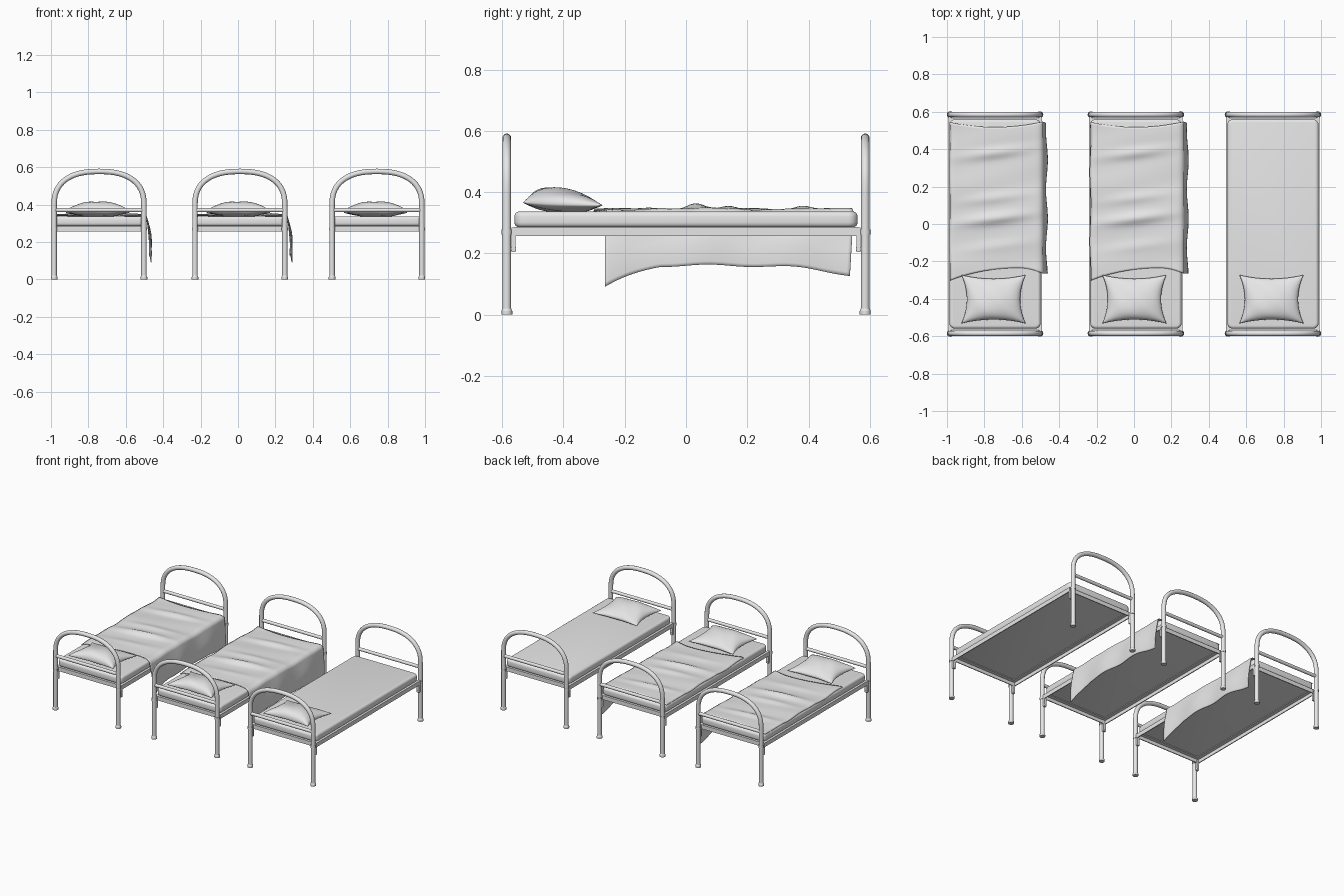
import bpy, bmesh
from math import sin, cos, pi, exp, radians
from mathutils import Matrix, Vector

old = bpy.data.objects.get("Cube")
if old:
    bpy.data.objects.remove(old, do_unlink=True)

grey = bpy.data.materials.new("plain grey")
grey.use_nodes = True
grey.diffuse_color = (0.8, 0.8, 0.8, 1)
grey.node_tree.nodes["Principled BSDF"].inputs["Base Color"].default_value = (0.8, 0.8, 0.8, 1)

parts = []


def finish(name, mesh, angle=40):
    mesh.materials.clear()
    mesh.materials.append(grey)
    obj = bpy.data.objects.new(name, mesh)
    bpy.context.collection.objects.link(obj)
    bpy.ops.object.select_all(action='DESELECT')
    obj.select_set(True)
    bpy.context.view_layer.objects.active = obj
    bpy.ops.object.shade_smooth_by_angle(angle=radians(angle))
    parts.append(obj)
    return obj


def from_bmesh(name, bm, angle=40):
    bmesh.ops.recalc_face_normals(bm, faces=bm.faces)
    mesh = bpy.data.meshes.new(name)
    bm.to_mesh(mesh)
    bm.free()
    return finish(name, mesh, angle)


def box(bm, center, size):
    bmesh.ops.create_cube(bm, size=1, matrix=Matrix.Translation(center) @ Matrix.Diagonal((*size, 1)))


def rod(bm, a, b, r1, r2=None, sides=16):
    a, b = Vector(a), Vector(b)
    turn = (b - a).to_track_quat('Z', 'Y').to_matrix().to_4x4()
    bmesh.ops.create_cone(bm, cap_ends=True, segments=sides, radius1=r1, radius2=r2 or r1,
                          depth=(b - a).length, matrix=Matrix.Translation((a + b) / 2) @ turn)


def tube(name, points, radius):
    curve = bpy.data.curves.new(name, 'CURVE')
    curve.dimensions = '3D'
    curve.bevel_depth = radius
    curve.bevel_resolution = 4
    curve.use_fill_caps = True
    spline = curve.splines.new('POLY')
    spline.points.add(len(points) - 1)
    for p, co in zip(spline.points, points):
        p.co = (*co, 1)
    helper = bpy.data.objects.new(name + " path", curve)
    mesh = bpy.data.meshes.new_from_object(helper)
    bpy.data.objects.remove(helper)
    return finish(name, mesh)


def grid(bm, point, nu, nv):
    rows = [[bm.verts.new(point(i / nu, j / nv)) for j in range(nv + 1)] for i in range(nu + 1)]
    for i in range(nu):
        for j in range(nv):
            bm.faces.new((rows[i][j], rows[i + 1][j], rows[i + 1][j + 1], rows[i][j + 1]))


POST_X, POST_Y = 0.24, 0.585

# End frames: bent tube with crossbar, feet, collars and brackets
for end, label in ((-1, "head"), (1, "foot")):
    y = end * POST_Y
    arc = []
    for k in range(33):
        a = pi * k / 32
        c, s = cos(a), sin(a)
        arc.append((-POST_X * abs(c) ** 0.83 * (1 if c > 0 else -1), y, 0.4 + 0.177 * max(s, 0) ** 0.83))
    tube(label + "_tube", [(-POST_X, y, 0.005)] + arc + [(POST_X, y, 0.005)], 0.0145)

    bm = bmesh.new()
    rod(bm, (-POST_X, y, 0.37), (POST_X, y, 0.37), 0.011)
    for x in (-POST_X, POST_X):
        rod(bm, (x, y, 0), (x, y, 0.012), 0.018)
        rod(bm, (x, y, 0.012), (x, y, 0.02), 0.018, 0.0145)
        rod(bm, (x, y, 0.262), (x, y, 0.278), 0.0165)
        box(bm, (x, end * 0.563, 0.245), (0.018, 0.014, 0.08))
        rod(bm, (x, end * 0.555, 0.215), (x, y, 0.215), 0.006, sides=8)
    from_bmesh(label + "_fittings", bm)

# Angle-iron base: upright webs with a flange under the mattress
bm = bmesh.new()
for s in (-1, 1):
    box(bm, (s * 0.247, 0, 0.271), (0.006, 1.124, 0.028))
    box(bm, (s * 0.235, 0, 0.283), (0.03, 1.124, 0.005))
    box(bm, (0, s * 0.561, 0.271), (0.5, 0.006, 0.028))
    box(bm, (0, s * 0.549, 0.2825), (0.48, 0.03, 0.005))
from_bmesh("base_frame", bm)

# Mattress with rounded edges
bm = bmesh.new()
box(bm, (0, 0, 0.311), (0.488, 1.12, 0.052))
upright = [e for e in bm.edges if abs(e.verts[0].co.z - e.verts[1].co.z) > 0.01]
bmesh.ops.bevel(bm, geom=upright, offset=0.03, segments=5, profile=0.5, affect='EDGES')
rims = [e for e in bm.edges if abs(e.verts[0].co.z - e.verts[1].co.z) < 0.001]
bmesh.ops.bevel(bm, geom=rims, offset=0.016, segments=4, profile=0.5, affect='EDGES')
from_bmesh("mattress", bm, 50)


# Pillow: pinched cushion, thicker towards the head end
def pillow_side(top):
    def point(u, v):
        s, t = -cos(pi * u), -cos(pi * v)
        x = -0.008 + 0.172 * s * (1 - 0.17 * (1 - t * t))
        y = -0.402 + 0.13 * t * (1 - 0.16 * (1 - s * s))
        puff = max(0, (1 - s * s) * (1 - t * t)) ** 0.45
        z = 0.361 - 0.004 * t
        z += puff * (0.052 * (1 - 0.3 * t) if top else -0.027)
        return (x, y, z + 0.002 * puff * sin(7 * s + 4 * t))
    return point


bm = bmesh.new()
for top in (True, False):
    grid(bm, pillow_side(top), 28, 24)
bmesh.ops.remove_doubles(bm, verts=bm.verts, dist=0.0005)
from_bmesh("pillow", bm, 70)


# Blanket: wrinkled top that folds over the left side and hangs
def blanket_point(u, v):
    x = -0.246 + 0.5 * min(u / 0.68, 1)
    hang = max(0, (u - 0.68) / 0.32)
    if x < 0.125:
        start = -0.235 - 0.065 * ((0.125 - x) / 0.365) ** 2
    else:
        start = -0.235 - 0.03 * ((x - 0.125) / 0.13) ** 2
    stop = 0.518 + 0.028 * (x / 0.25) ** 2 - 0.012 * hang
    y = start + (stop - start) * v
    # soft cross folds, strongest along the middle
    z = 0.343 + 0.002 * sin(14 * y + 5 * x) + 0.0015 * sin(31 * y - 9 * x)
    for fold, height in ((-0.12, 0.005), (0.03, 0.016), (0.14, 0.009), (0.38, 0.013)):
        z += height * exp(-((y - fold - 0.12 * x) / 0.028) ** 2) * exp(-(x / 0.17) ** 2)
    z -= 0.012 * max(0, (abs(x) - 0.225) / 0.029) ** 2
    if x < -0.2:
        x += 0.007 * (0.5 + 0.5 * sin(17 * y)) * (-0.2 - x) / 0.046
    if hang:
        dip = max(0, -0.08 - y) / 0.19
        hem = 0.16 - 0.073 * dip ** 1.3 - 0.03 * max(0, (y - 0.2) / 0.33) ** 2 + 0.004 * sin(22 * y)
        x += 0.021 * sin(pi * 0.62 * hang) + 0.005 * sin(20 * y + 1) * min(1, 2 * hang)
        z += (hem - z) * hang
    return (x, y, z)


bm = bmesh.new()
grid(bm, blanket_point, 50, 70)
blanket = from_bmesh("blanket", bm, 70)
solid = blanket.modifiers.new("thickness", 'SOLIDIFY')
solid.thickness = 0.005
solid.offset = 0

# Row of three beds; the last one has no blanket
for label, x in (("middle", 0.01), ("left", 0.743)):
    for part in parts:
        if label == "left" and part is blanket:
            continue
        twin = part.copy()
        twin.name = label + "_bed_" + part.name
        twin.location.x = x
        bpy.context.collection.objects.link(twin)
for part in parts:
    part.name = "right_bed_" + part.name
    part.location.x = -0.743
